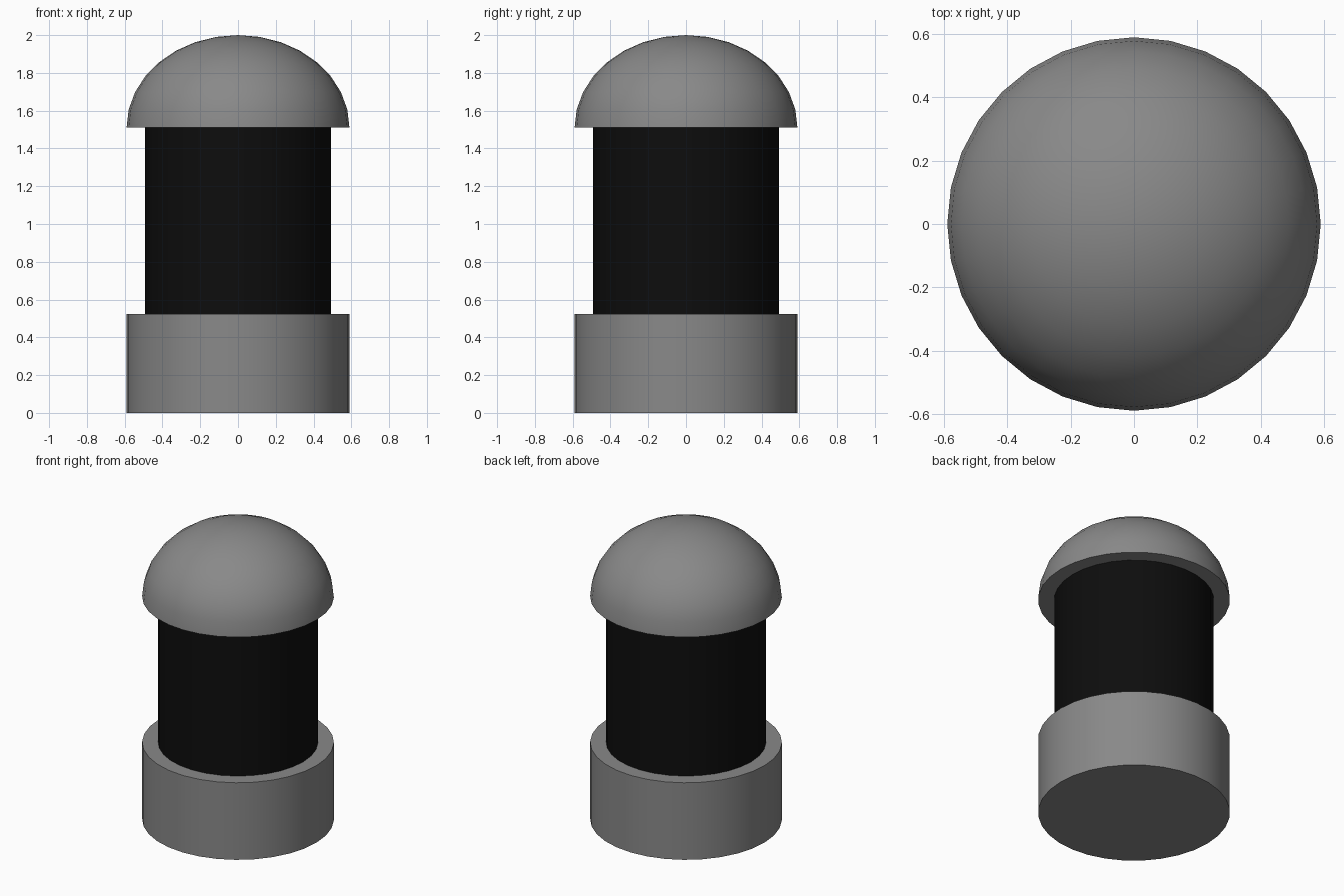
import bpy, bmesh, math

if "Cube" in bpy.data.objects:
    bpy.data.objects.remove(bpy.data.objects["Cube"])

SEGMENTS = 32


def material(name, value):
    mat = bpy.data.materials.new(name)
    mat.diffuse_color = (value, value, value, 1)
    mat.use_nodes = True
    mat.node_tree.nodes["Principled BSDF"].inputs["Base Color"].default_value = mat.diffuse_color
    return mat


def lathe(name, profile, mat):
    """Revolve (radius, z) points; open ends are capped, radius 0 is a pole."""
    bm = bmesh.new()
    rings = []
    for r, z in profile:
        count = SEGMENTS if r > 0 else 1
        rings.append([bm.verts.new((r * math.cos(2 * math.pi * i / SEGMENTS),
                                    r * math.sin(2 * math.pi * i / SEGMENTS), z))
                      for i in range(count)])
    for low, high in zip(rings, rings[1:]):
        for i in range(SEGMENTS):
            j = (i + 1) % SEGMENTS
            if len(high) == 1:
                bm.faces.new((low[i], low[j], high[0]))
            else:
                bm.faces.new((low[i], low[j], high[j], high[i]))
    bm.faces.new(rings[0][::-1])
    if len(rings[-1]) > 1:
        bm.faces.new(rings[-1])
    mesh = bpy.data.meshes.new(name)
    bm.to_mesh(mesh)
    bm.free()
    mesh.materials.append(mat)
    obj = bpy.data.objects.new(name, mesh)
    bpy.context.collection.objects.link(obj)
    bpy.ops.object.select_all(action='DESELECT')
    obj.select_set(True)
    bpy.context.view_layer.objects.active = obj
    bpy.ops.object.shade_smooth_by_angle(angle=math.radians(35))
    return obj


grey = material("grey", 0.25)
black = material("black", 0.004)

RADIUS, BASE_TOP, DOME_BOTTOM = 0.59, 0.523, 1.511

# Wide base
lathe("base", [(RADIUS, 0), (RADIUS, BASE_TOP)], grey)

# Dark middle column
lathe("column", [(0.492, BASE_TOP), (0.492, DOME_BOTTOM)], black)

# Slightly flattened dome cap with a flat underside
steps = 8
dome = [(RADIUS * math.cos(math.pi / 2 * k / steps),
         DOME_BOTTOM + (2 - DOME_BOTTOM) * math.sin(math.pi / 2 * k / steps))
        for k in range(steps)]
lathe("dome_cap", dome + [(0, 2)], grey)
